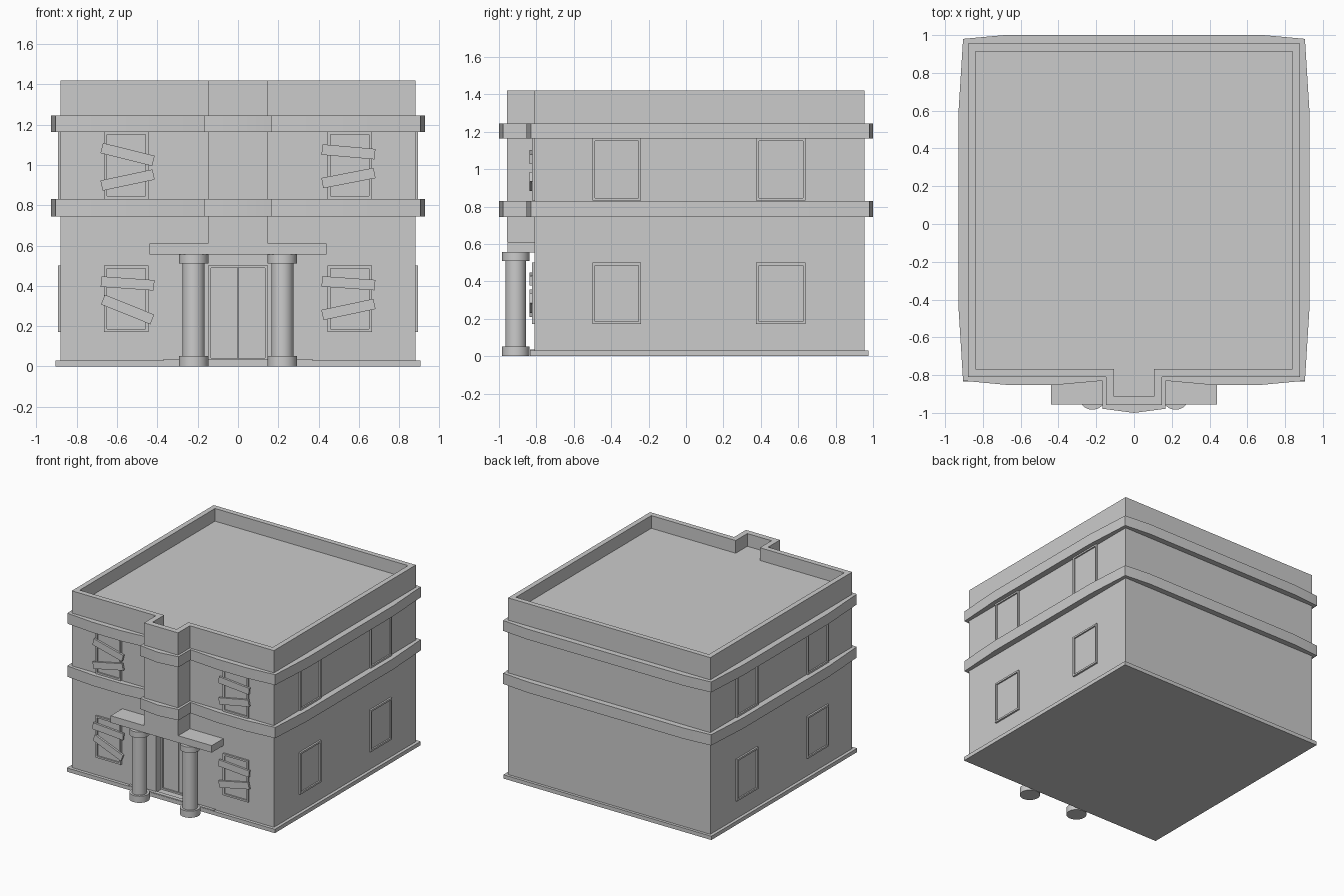
import bpy, bmesh, math

if "Cube" in bpy.data.objects:
    bpy.data.objects.remove(bpy.data.objects["Cube"])

X, YF, YB = 0.88, -0.81, 0.955      # wall half width, front wall, back wall
H = 1.42


def make(name, bm):
    bmesh.ops.recalc_face_normals(bm, faces=bm.faces)
    me = bpy.data.meshes.new(name)
    bm.to_mesh(me)
    bm.free()
    ob = bpy.data.objects.new(name, me)
    bpy.context.collection.objects.link(ob)
    return ob


def prism(name, pts, z0, z1):
    bm = bmesh.new()
    face = bm.faces.new([bm.verts.new((x, y, z0)) for x, y in pts])
    ext = bmesh.ops.extrude_face_region(bm, geom=[face], use_keep_orig=True)
    for v in ext["geom"]:
        if isinstance(v, bmesh.types.BMVert):
            v.co.z = z1
    return make(name, bm)


def box(name, x0, x1, y0, y1, z0, z1):
    return prism(name, [(x0, y0), (x1, y0), (x1, y1), (x0, y1)], z0, z1)


def ring(name, outer, inner, place):
    """Square-section closed ring; place(point, level) gives the 3D position."""
    bm = bmesh.new()
    loops = [[bm.verts.new(place(p, lv)) for p in pts]
             for pts, lv in ((outer, 0), (outer, 1), (inner, 1), (inner, 0))]
    n = len(outer)
    for k in range(4):
        a, b = loops[k], loops[(k + 1) % 4]
        for i in range(n):
            j = (i + 1) % n
            bm.faces.new((a[i], a[j], b[j], b[i]))
    return make(name, bm)


def activate(ob):
    bpy.ops.object.select_all(action='DESELECT')
    ob.select_set(True)
    bpy.context.view_layer.objects.active = ob


def boolean(ob, tool, op):
    m = ob.modifiers.new("cut", 'BOOLEAN')
    m.object, m.operation, m.solver = tool, op, 'EXACT'
    activate(ob)
    bpy.ops.object.modifier_apply(modifier=m.name)
    bpy.data.objects.remove(tool)


def mirrored(half):
    return half + [(-x, y) for x, y in reversed(half) if abs(x) > 1e-6]


# Walls with front bay, sunken roof and doorway recess
walls = box("walls", -X, X, YF, YB, 0.01, H)
boolean(walls, box("bay", -0.148, 0.148, -0.957, -0.7, 0.61, H), 'UNION')
roof = mirrored([(0.105, -0.912), (0.105, -0.768), (0.84, -0.768), (0.84, 0.914)])
boolean(walls, prism("roof_cutter", roof, 1.32, 1.6), 'DIFFERENCE')
boolean(walls, box("door_cutter", -0.147, 0.147, -1, -0.725, 0.03, 0.5), 'DIFFERENCE')

# Plinth, threshold and entrance canopy
box("plinth", -0.905, 0.905, -0.835, 0.977, 0, 0.03)
box("threshold", -0.37, 0.37, -0.833, -0.8, 0.025, 0.036)
box("canopy", -0.44, 0.44, -0.955, -0.8, 0.555, 0.61)

# Bowed string courses
band_out = mirrored([(0, -1.0), (0.167, -0.978), (0.167, -0.83), (0.415, -0.852),
                     (0.67, -0.852), (0.905, -0.83), (0.928, -0.46), (0.928, 0.61),
                     (0.905, 0.98), (0.685, 1.0)])
band_in = mirrored([(0, -0.95), (0.14, -0.95), (0.14, -0.8), (0.415, -0.8),
                    (0.67, -0.8), (0.87, -0.8), (0.87, -0.46), (0.87, 0.61),
                    (0.87, 0.945), (0.685, 0.945)])
for name, z0, z1 in (("lower_band", 0.745, 0.83), ("upper_band", 1.163, 1.245)):
    b = ring(name, band_out, band_in, lambda p, lv: (p[0], p[1], z1 if lv else z0))
    activate(b)
    bpy.ops.object.shade_smooth_by_angle(angle=math.radians(30))

# Double door in its frame
FR = 0.012
rect = lambda a0, a1, b0, b1: [(a0, b0), (a1, b0), (a1, b1), (a0, b1)]
ring("door_frame", rect(-0.147, 0.147, 0.03, 0.5), rect(-0.135, 0.135, 0.042, 0.488),
     lambda p, lv: (p[0], -0.745 if lv else -0.72, p[1]))
for s in (-1, 1):
    box("door_leaf", min(s * 0.003, s * 0.135), max(s * 0.003, s * 0.135),
        -0.735, -0.72, 0.042, 0.488)

# Columns with round base and cap
for s in (-1, 1):
    for name, r, z0, z1 in (("column_base", 0.073, 0, 0.052), ("column_shaft", 0.055, 0.05, 0.512),
                            ("column_cap", 0.073, 0.51, 0.556)):
        bpy.ops.mesh.primitive_cylinder_add(vertices=32, radius=r, depth=z1 - z0,
                                            location=(s * 0.22, -0.91, (z0 + z1) / 2))
        bpy.context.object.name = name
        bpy.ops.object.shade_smooth_by_angle(angle=math.radians(30))


# Windows: raised frame and pane on the front and both sides
def window(a0, a1, z0, z1, to3d):
    f = 0.014
    inner = rect(a0 + f, a1 - f, z0 + f, z1 - f)
    ring("window_frame", rect(a0, a1, z0, z1), inner,
         lambda p, lv: to3d(p[0], 0.014 if lv else -0.01, p[1]))
    bm = bmesh.new()
    bm.faces.new([bm.verts.new(to3d(a, 0.003, z)) for a, z in inner])
    make("window_pane", bm)


for z0, z1 in ((0.172, 0.5), (0.832, 1.165)):
    for s in (-1, 1):
        c = s * 0.554
        window(c - 0.11, c + 0.11, z0, z1, lambda a, d, z: (a, YF - d, z))
        for y0, y1 in ((-0.5, -0.24), (0.375, 0.64)):
            window(y0, y1, z0, z1, lambda a, d, z: (s * (X + d), a, z))

# Tilted boards nailed over the front windows: side, height, tilt
for s, z, tilt in ((-1, 0.412, -4), (-1, 0.283, -22), (-1, 1.052, -14), (-1, 0.925, 12),
                   (1, 0.413, -4), (1, 0.283, 12), (1, 1.065, -5), (1, 0.935, 11)):
    b = box("window_board", -0.132, 0.132, -0.008, 0.008, -0.026, 0.026)
    b.location = (s * 0.548, -0.828, z)
    b.rotation_euler.y = -math.radians(tilt)
